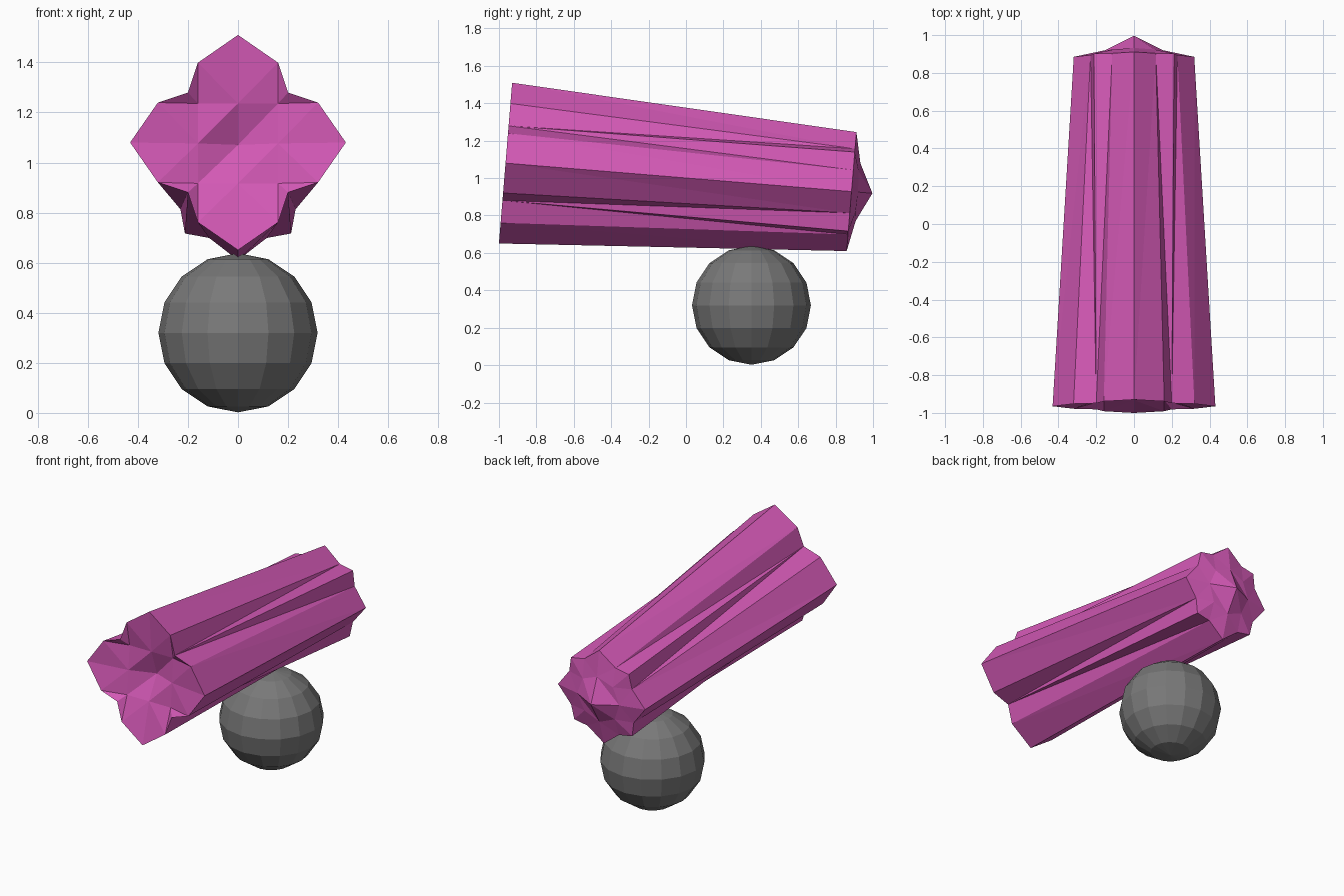
import bpy, bmesh, math
from mathutils import Vector, Matrix

if "Cube" in bpy.data.objects:
    bpy.data.objects.remove(bpy.data.objects["Cube"])


def material(name, rgb):
    m = bpy.data.materials.new(name)
    m.diffuse_color = (*rgb, 1)
    m.use_nodes = True
    m.node_tree.nodes["Principled BSDF"].inputs["Base Color"].default_value = m.diffuse_color
    return m


pink = material("magenta", (0.66, 0.10, 0.47))
grey = material("grey", (0.19, 0.19, 0.19))


def finish(bm, name, mat):
    bmesh.ops.recalc_face_normals(bm, faces=bm.faces)
    me = bpy.data.meshes.new(name)
    bm.to_mesh(me)
    bm.free()
    me.materials.append(mat)
    ob = bpy.data.objects.new(name, me)
    bpy.context.collection.objects.link(ob)
    return ob


def end_grid(bm, y, tip, quarter, corner, inner, inner_diag, depths):
    """5x5 grid cap; depths = (centre, inner middle, inner diagonal) along y."""
    g = {}
    for i in range(-2, 3):
        for j in range(-2, 3):
            a, b = abs(i), abs(j)
            hi, lo = max(a, b), min(a, b)
            p, q, d = {
                (0, 0): (0, 0, depths[0]),
                (1, 0): (inner, 0, depths[1]),
                (1, 1): (inner_diag, inner_diag, depths[2]),
                (2, 0): (tip, 0, 0),
                (2, 1): (*quarter, 0),
                (2, 2): (corner, corner, 0),
            }[(hi, lo)]
            x, z = (p, q) if a >= b else (q, p)
            g[i, j] = bm.verts.new((math.copysign(x, i), y + d, math.copysign(z, j)))
    # quads split along the diagonal through the centre
    for i in range(-2, 2):
        for j in range(-2, 2):
            c = [g[i, j], g[i + 1, j], g[i + 1, j + 1], g[i, j + 1]]
            if i * j + (i + j + 1) * 0.5 < 0:
                c = c[1:] + c[:1]
            bm.faces.new((c[0], c[1], c[2]))
            bm.faces.new((c[0], c[2], c[3]))
    return g


# Fluted tapering log: hollowed front, pointed back
bm = bmesh.new()
L = 0.928
front = end_grid(bm, -L, 0.431, (0.32, 0.16), 0.2, 0.16, 0.16, (0.115, 0.045, 0.045))
back = end_grid(bm, L, 0.319, (0.23, 0.115), 0.212, 0.155, 0.11, (0.112, 0.035, 0.03))
rim = ([(i, -2) for i in range(-2, 2)] + [(2, j) for j in range(-2, 2)]
       + [(i, 2) for i in range(2, -2, -1)] + [(-2, j) for j in range(2, -2, -1)])
for k, a in enumerate(rim):
    b = rim[(k + 1) % 16]
    if abs(a[0]) != 2 or abs(a[1]) != 2:
        a, b = b, a          # a is the groove corner where there is one
    bm.faces.new((front[a], front[b], back[b]))
    bm.faces.new((front[a], back[b], back[a]))
log = finish(bm, "fluted_log", pink)
log.matrix_world = Matrix.Translation((0, -0.04, 1.004)) @ Matrix.Rotation(math.radians(-4.7), 4, 'X')

# Supporting ball
bm = bmesh.new()
bmesh.ops.create_uvsphere(bm, u_segments=16, v_segments=8, radius=0.318)
ball = finish(bm, "ball", grey)
ball.location = (0, 0.35, 0.32)
